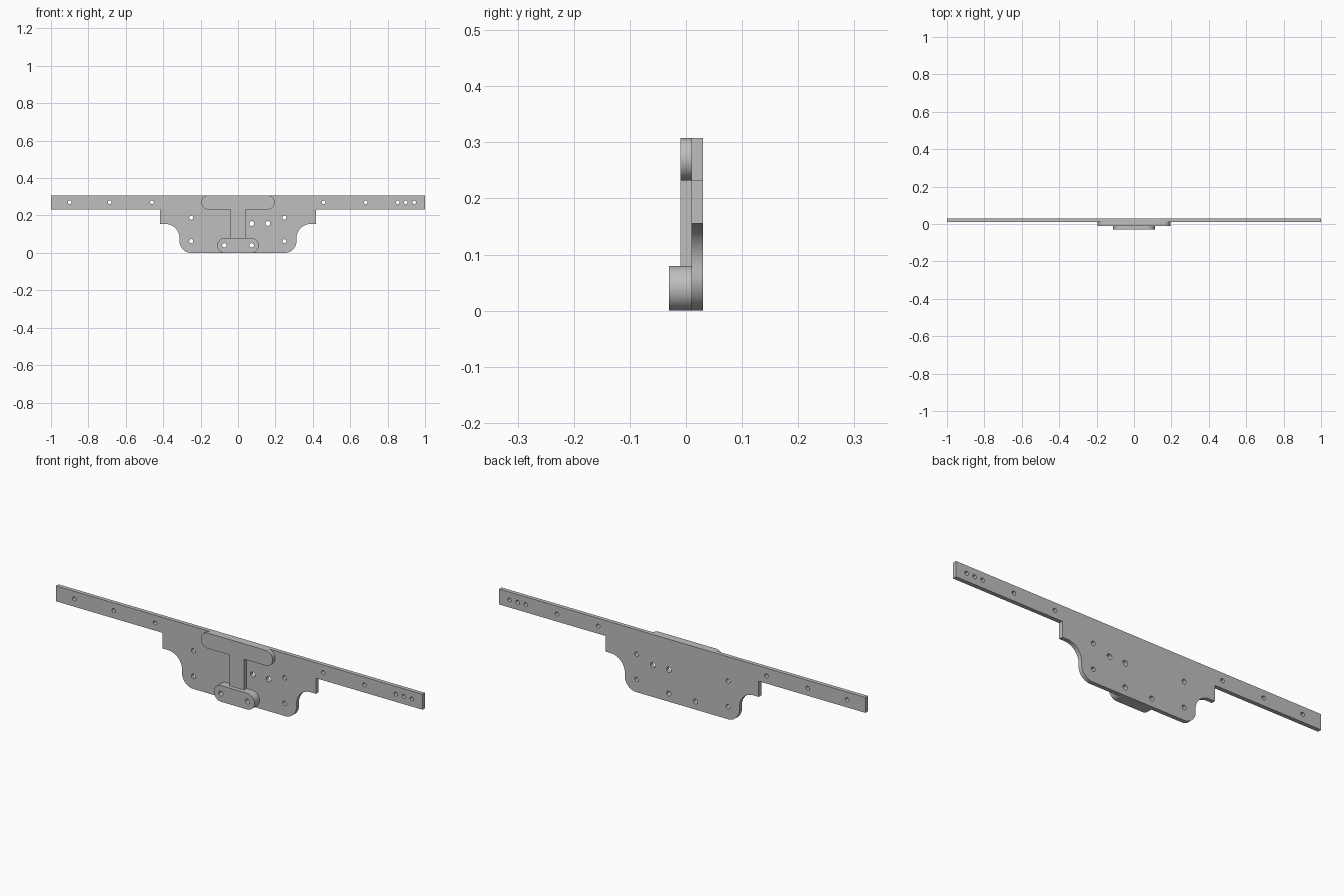
import bpy, bmesh
from math import sin, cos, pi, radians
from mathutils import Matrix

cube = bpy.data.objects.get("Cube")
if cube:
    bpy.data.objects.remove(cube, do_unlink=True)

steel = bpy.data.materials.new("plain grey steel")
steel.use_nodes = True
GREY = (0.52, 0.52, 0.52, 1)
steel.diffuse_color = GREY
steel.node_tree.nodes["Principled BSDF"].inputs["Base Color"].default_value = GREY


def arc(cx, cz, r, start, end, steps=16):
    """Points along an arc, angles in degrees."""
    angles = [radians(start + (end - start) * i / steps) for i in range(steps + 1)]
    return [(cx + r * cos(a), cz + r * sin(a)) for a in angles]


def hole(x, z, r):
    return arc(x, z, r, 0, 360, 24)[:-1]


def plate(name, outline, y_front, y_back, holes=()):
    """Extrude a front-view outline, with holes, between two depths."""
    curve = bpy.data.curves.new(name, 'CURVE')
    curve.dimensions = '2D'
    curve.fill_mode = 'BOTH'
    curve.extrude = (y_back - y_front) / 2
    for loop in [outline, *holes]:
        spline = curve.splines.new('POLY')
        spline.points.add(len(loop) - 1)
        for point, (x, z) in zip(spline.points, loop):
            point.co = (x, z, 0, 1)
        spline.use_cyclic_u = True
    temp = bpy.data.objects.new(name + " outline", curve)
    bpy.context.collection.objects.link(temp)
    bpy.context.view_layer.update()
    mesh = bpy.data.meshes.new_from_object(
        temp.evaluated_get(bpy.context.evaluated_depsgraph_get()))
    bpy.data.objects.remove(temp, do_unlink=True)
    bpy.data.curves.remove(curve)

    # Stand the extrusion upright and weld its caps to its walls
    mesh.transform(Matrix.Translation((0, (y_front + y_back) / 2, 0))
                   @ Matrix.Rotation(pi / 2, 4, 'X'))
    bm = bmesh.new()
    bm.from_mesh(mesh)
    bmesh.ops.remove_doubles(bm, verts=bm.verts, dist=0.00005)
    bmesh.ops.recalc_face_normals(bm, faces=bm.faces)
    bm.to_mesh(mesh)
    bm.free()
    mesh.name = name
    mesh.materials.clear()
    mesh.materials.append(steel)
    obj = bpy.data.objects.new(name, mesh)
    bpy.context.collection.objects.link(obj)
    bpy.ops.object.select_all(action='DESELECT')
    obj.select_set(True)
    bpy.context.view_layer.objects.active = obj
    bpy.ops.object.shade_smooth_by_angle(angle=radians(30))
    return obj


TOP, BAR = 0.308, 0.232

# Back plate: long bar with a stepped, scalloped lower body
right_side = (arc(0.25, 0.0625, 0.0625, -90, 0)
              + arc(0.39, 0.077, 0.078, 180, 90)
              + [(0.418, 0.155), (0.418, BAR), (1, BAR), (1, TOP)])
left_side = [(-x, z) for x, z in reversed(right_side)]
bar_holes = [hole(x, 0.27, 0.01) for x in
             (-0.9, -0.686, -0.46, 0.458, 0.683, 0.854, 0.897, 0.942)]
body_holes = [hole(x, z, 0.011) for x in (-0.25, 0.248) for z in (0.0625, 0.188)]
extra_holes = [hole(x, 0.157, 0.013) for x in (0.073, 0.159)]
foot_holes = [hole(x, 0.04, 0.012) for x in (-0.073, 0.073)]
plate("back_plate", right_side + left_side, 0.01, 0.03,
      bar_holes + body_holes + extra_holes + foot_holes)

# T-shaped rib: rounded top bar and narrow stem
r = (TOP - BAR) / 2
half_t = [(0.04, 0.078), (0.04, BAR)] + arc(0.158, BAR + r, r, -90, 90)
plate("tee_rib", half_t + [(-x, z) for x, z in reversed(half_t)], -0.01, 0.01)

# Thick rounded foot block with two through holes
foot = arc(0.071, 0.04, 0.04, -90, 90) + arc(-0.071, 0.04, 0.04, 90, 270)
plate("foot_block", foot, -0.03, 0.01, foot_holes)
